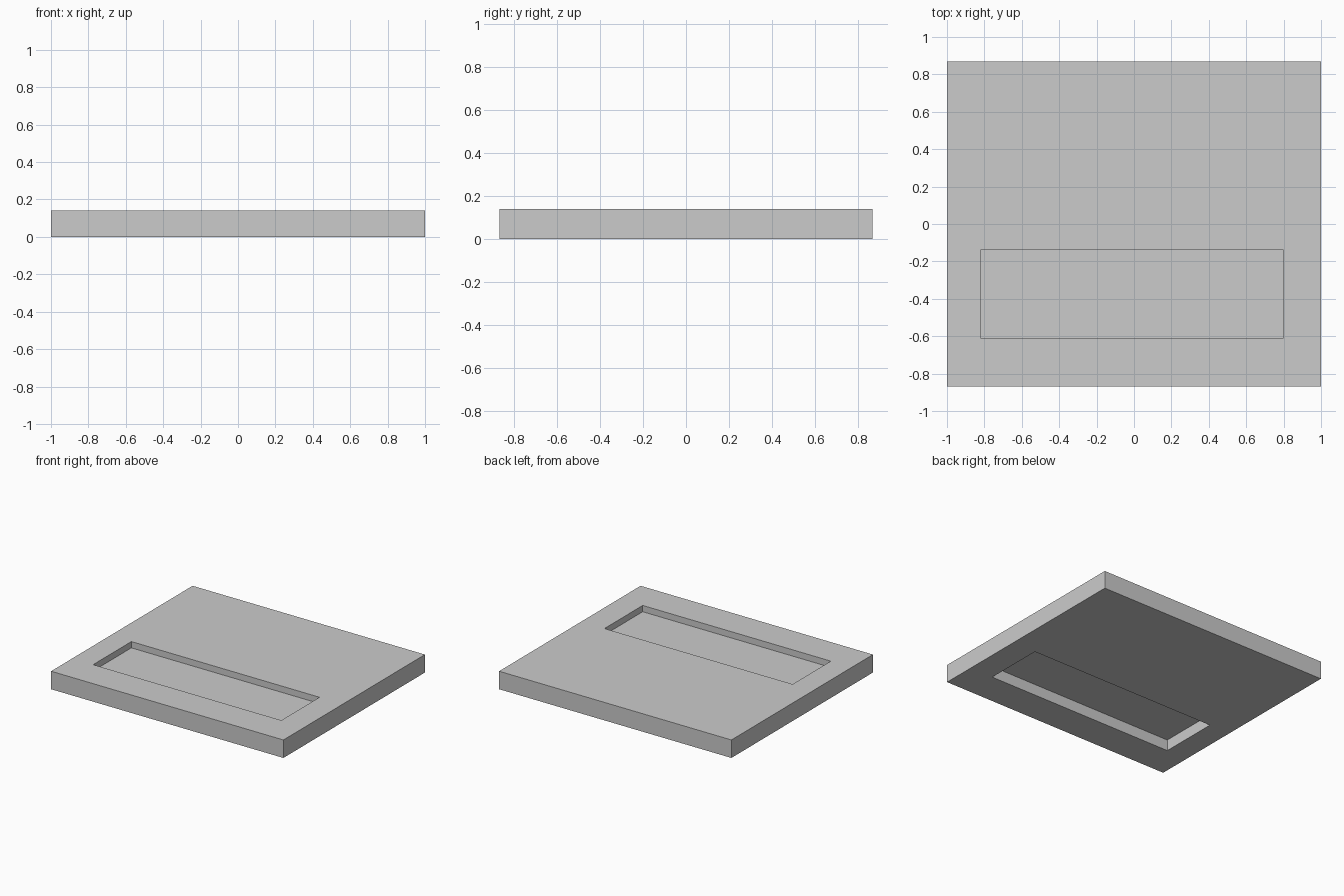
import bpy

if "Cube" in bpy.data.objects:
    bpy.data.objects.remove(bpy.data.objects["Cube"])


def box(name, x, y, z):
    """Axis-aligned box from (min, max) ranges."""
    bpy.ops.mesh.primitive_cube_add(size=1)
    ob = bpy.context.object
    ob.name = name
    for i, (lo, hi) in enumerate((x, y, z)):
        ob.location[i] = (lo + hi) / 2
        ob.scale[i] = hi - lo
    bpy.ops.object.transform_apply(location=True, rotation=False, scale=True)
    return ob


WIN_X, WIN_Y = (-0.82, 0.80), (-0.61, -0.14)

# Main slab with a rectangular opening
slab = box("slab", (-1, 1), (-0.87, 0.87), (0, 0.14))
cutter = box("opening_cutter", WIN_X, WIN_Y, (-0.1, 0.3))
cutter.hide_render = True
cut = slab.modifiers.new("opening", 'BOOLEAN')
cut.operation = 'DIFFERENCE'
cut.solver = 'EXACT'
cut.object = cutter
bpy.context.view_layer.objects.active = slab
bpy.ops.object.modifier_apply(modifier=cut.name)
bpy.data.objects.remove(cutter)

# Thin panel closing the opening, recessed from both sides
box("recessed_panel", WIN_X, WIN_Y, (0.086, 0.091))
